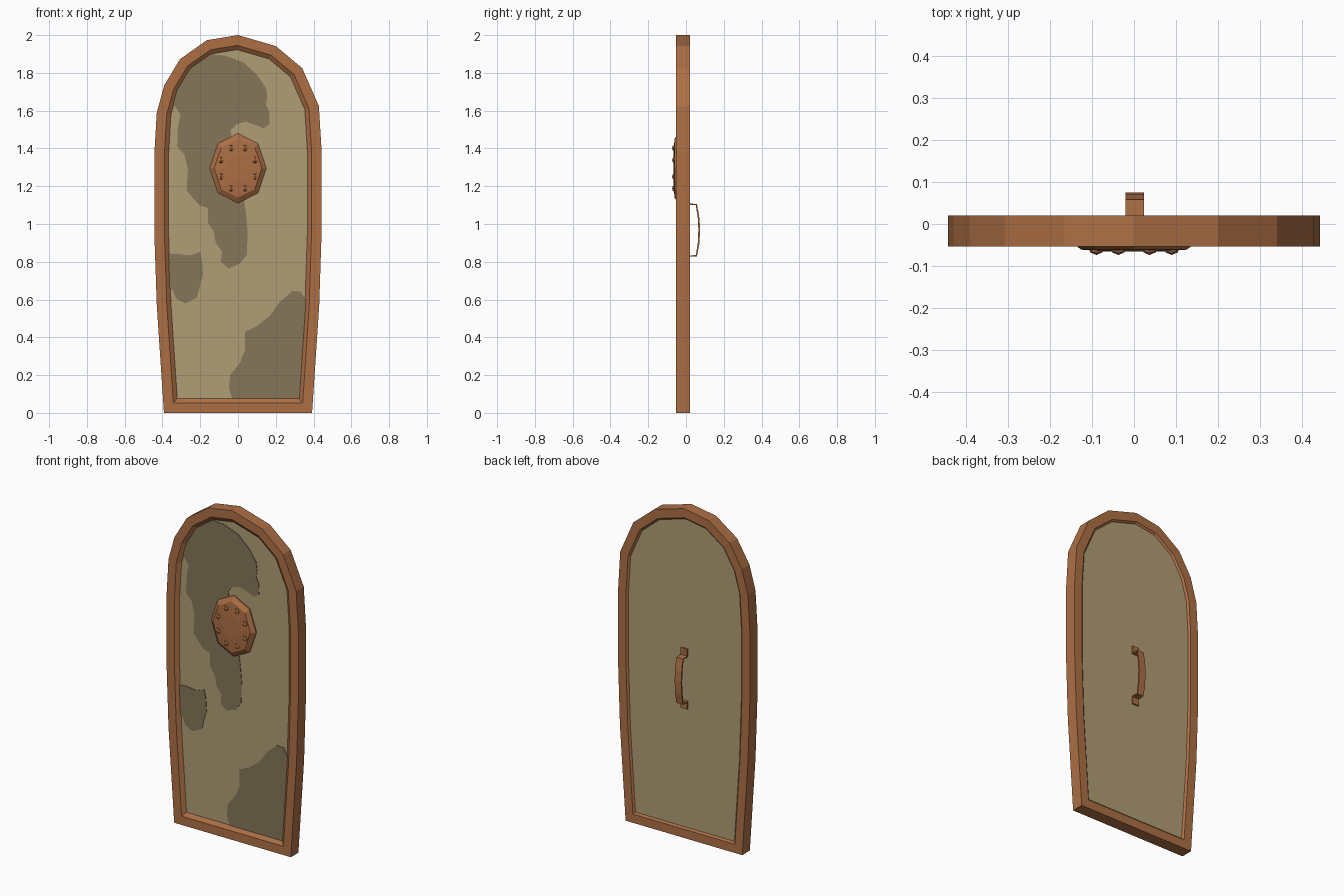
import bpy, bmesh, math
from mathutils import Vector

if "Cube" in bpy.data.objects:
    bpy.data.objects.remove(bpy.data.objects["Cube"])


def material(name, rgb):
    m = bpy.data.materials.new(name)
    m.diffuse_color = (*rgb, 1)
    m.use_nodes = True
    m.node_tree.nodes["Principled BSDF"].inputs["Base Color"].default_value = m.diffuse_color
    return m


RUST = material("rusty copper", (0.418, 0.159, 0.060))
TAN = material("tan hide", (0.434, 0.337, 0.178))
BROWN = material("dark hide", (0.238, 0.181, 0.100))


def make(name, verts, faces, mat, recalc=True):
    me = bpy.data.meshes.new(name)
    bm = bmesh.new()
    vs = [bm.verts.new(v) for v in verts]
    for f in faces:
        bm.faces.new([vs[i] for i in f])
    if recalc:
        bmesh.ops.recalc_face_normals(bm, faces=bm.faces)
    bm.to_mesh(me)
    bm.free()
    me.materials.append(mat)
    ob = bpy.data.objects.new(name, me)
    bpy.context.collection.objects.link(ob)
    return ob


def inset(pts, d):
    """Mitred inward offset of a clockwise outline."""
    out = []
    for i, p in enumerate(pts):
        p = Vector(p)
        a = (p - Vector(pts[i - 1])).normalized()
        b = (Vector(pts[(i + 1) % len(pts)]) - p).normalized()
        na, nb = Vector((a.y, -a.x)), Vector((b.y, -b.x))
        out.append(p + (na + nb) * d / (1 + na.dot(nb)))
    return out


def loft(rings, closed=False, caps=False):
    """Vertices and faces joining rings of (outline, y)."""
    n, k = len(rings[0][0]), len(rings)
    verts = [(p[0], y, p[1]) for ring, y in rings for p in ring]
    faces = [(r * n + i, r * n + (i + 1) % n,
              (r + 1) % k * n + (i + 1) % n, (r + 1) % k * n + i)
             for r in range(k if closed else k - 1) for i in range(n)]
    if caps:
        faces += [tuple(range(n)), tuple(range((k - 1) * n, k * n))]
    return verts, faces


# Shield outline, clockwise from bottom left
outline = [(-.392, 0), (-.43, .57), (-.443, .95), (-.443, 1.37), (-.43, 1.59),
           (-.39, 1.735), (-.307, 1.873), (-.165, 1.973), (0, 2), (.20, 1.942),
           (.34, 1.825), (.428, 1.625), (.443, 1.38), (.443, .97), (.43, .57), (.392, 0)]

# Rim with bevelled inner edges front and back
make("rim", *loft([(outline, .02), (outline, -.053), (inset(outline, .053), -.053),
                   (inset(outline, .078), -.033), (inset(outline, .066), .008),
                   (inset(outline, .053), .02)], closed=True), RUST)

# Hide panel inside the rim
core = inset(outline, .06)
make("panel", *loft([(core, -.035), (core, .010)], caps=True), TAN)

# Dark hide patches on the front, thin flat plates tucked under the rim
upper = [(-.17, 1.90), (-.07, 1.892), (.03, 1.855), (.10, 1.79), (.148, 1.72), (.155, 1.67),
         (.148, 1.63), (.165, 1.595), (.168, 1.53), (.135, 1.507), (.09, 1.525), (.04, 1.542),
         (-.01, 1.527), (-.04, 1.495), (-.03, 1.44), (.0, 1.3), (.03, 1.14), (.042, 1.06),
         (.05, .97), (.048, .84), (.01, .79), (-.05, .765), (-.09, .80), (-.085, .855),
         (-.118, .90), (-.128, .96), (-.16, 1.01), (-.16, 1.085), (-.205, 1.10), (-.25, 1.15),
         (-.272, 1.18), (-.265, 1.29), (-.285, 1.37), (-.322, 1.41), (-.32, 1.50), (-.305, 1.58),
         (-.335, 1.625), (-.36, 1.65), (-.31, 1.78)]
middle = [(-.385, .835), (-.33, .843), (-.255, .833), (-.20, .853), (-.19, .80), (-.185, .73),
          (-.20, .68), (-.217, .61), (-.28, .58), (-.328, .605), (-.345, .65), (-.38, .67)]
lower = [(-.03, .075), (-.048, .13), (-.042, .20), (.01, .265), (.037, .33), (.037, .43),
         (.095, .456), (.17, .515), (.222, .588), (.29, .647), (.333, .642), (.365, .58),
         (.345, .075)]
for label, pts in (("upper", upper), ("middle", middle), ("lower", lower)):
    make(label + "_patch", *loft([(pts, -.038), (pts, -.034)], caps=True), BROWN)


# Octagonal boss with stepped bevel
def octagon(s):
    return [(.15 * s * math.sin(i * math.pi / 4), 1.295 + .185 * s * math.cos(i * math.pi / 4))
            for i in range(8)]


make("boss", *loft([(octagon(1), -.030), (octagon(1), -.042), (octagon(.84), -.061),
                    (octagon(.4), -.066)], caps=True), RUST)

# Ring of rivets on the boss
for i in range(8):
    a = (i + .5) * math.pi / 4
    bpy.ops.mesh.primitive_uv_sphere_add(segments=6, ring_count=4, radius=.017,
                                         location=(.097 * math.sin(a), -.061, 1.295 + .115 * math.cos(a)))
    rivet = bpy.context.object
    rivet.name = "rivet"
    rivet.scale.y = .75
    rivet.data.materials.append(RUST)

# Strap handle on the back
path = [(.014, 1.15), (.014, 1.105), (.055, 1.103), (.067, 1.03), (.070, .97),
        (.067, .90), (.055, .832), (.014, .83), (.014, .785)]
handle = make("handle", [(x, y, z) for y, z in path for x in (-.02, .024)],
              [(2 * i, 2 * i + 1, 2 * i + 3, 2 * i + 2) for i in range(len(path) - 1)], RUST)
strap = handle.modifiers.new("thickness", 'SOLIDIFY')
strap.thickness = .009
strap.offset = 0
